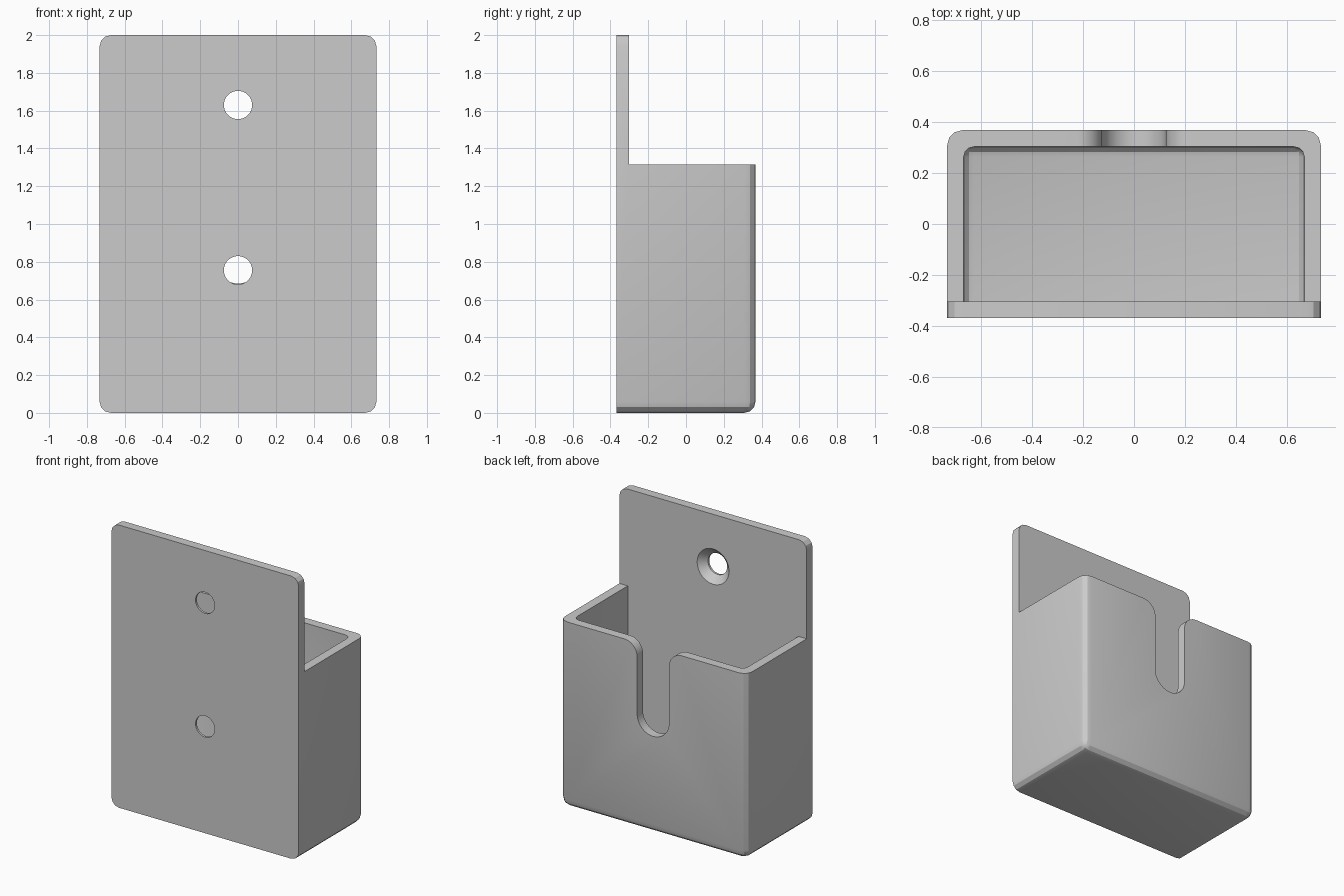
import bpy, bmesh
from math import sin, cos, pi, radians

if "Cube" in bpy.data.objects:
    bpy.data.objects.remove(bpy.data.objects["Cube"])

HALF_W, FRONT, BACK = 0.733, -0.368, 0.368
WALL, RIM = 0.065, 1.315
INNER = FRONT + WALL          # inside face of the mounting plate

grey = bpy.data.materials.new("plain_grey")
grey.use_nodes = True
grey.diffuse_color = (0.6, 0.6, 0.6, 1)
grey.node_tree.nodes["Principled BSDF"].inputs["Base Color"].default_value = (0.6, 0.6, 0.6, 1)


def finish(bm, name):
    bmesh.ops.recalc_face_normals(bm, faces=bm.faces)
    mesh = bpy.data.meshes.new(name)
    bm.to_mesh(mesh)
    bm.free()
    mesh.materials.append(grey)
    obj = bpy.data.objects.new(name, mesh)
    bpy.context.collection.objects.link(obj)
    return obj


def block(name, lo, hi, radius=0):
    """Box between two corners; every edge off its front face is rounded."""
    bm = bmesh.new()
    bmesh.ops.create_cube(bm, size=1)
    for v in bm.verts:
        v.co = [hi[i] if v.co[i] > 0 else lo[i] for i in range(3)]
    if radius:
        edges = [e for e in bm.edges if max(v.co.y for v in e.verts) > lo[1] + 0.01]
        bmesh.ops.bevel(bm, geom=edges, offset=radius, segments=3, profile=0.5,
                        affect='EDGES', clamp_overlap=True)
    return finish(bm, name)


def loft(name, rings):
    """Skin a list of closed rings and cap both ends."""
    bm = bmesh.new()
    loops = [[bm.verts.new(p) for p in ring] for ring in rings]
    n = len(loops[0])
    for a, b in zip(loops, loops[1:]):
        for i in range(n):
            j = (i + 1) % n
            bm.faces.new((a[i], a[j], b[j], b[i]))
    bm.faces.new(loops[0])
    bm.faces.new(loops[-1])
    return finish(bm, name)


def screw_hole(name, z):
    """Straight bore at the front, countersunk toward the inside."""
    profile = [(0.075, -0.5), (0.075, INNER - 0.05), (0.15, INNER + 0.025)]
    return loft(name, [[(r * cos(2 * pi * i / 40), y, z + r * sin(2 * pi * i / 40))
                        for i in range(40)] for r, y in profile])


def cable_slot(name, half=0.125, bottom=0.685, flare=0.1, steps=10):
    """U shaped slot with a flared mouth at the rim."""
    quarter = [pi / 2 * i / steps for i in range(steps + 1)]
    side = [(half * sin(a), bottom + half - half * cos(a)) for a in quarter]
    side += [(half + flare - flare * cos(a), RIM - flare + flare * sin(a)) for a in quarter]
    side.append((half + flare, RIM + 0.2))
    outline = side + [(-x, z) for x, z in reversed(side[1:])]
    return loft(name, [[(x, y, z) for x, z in outline] for y in (0.2, 0.5)])


# Outer shell: full height block, cut down to a plate above the rim
holder = block("wall_holder", (-HALF_W, FRONT, 0), (HALF_W, BACK, 2), 0.06)

cutters = [
    block("step_cutter", (-1, INNER, RIM), (1, 1, 3)),
    block("cavity_cutter", (-HALF_W + WALL, INNER, WALL),
          (HALF_W - WALL, BACK - WALL, RIM + 0.2), 0.04),
    cable_slot("slot_cutter"),
    screw_hole("upper_hole_cutter", 1.63),
    screw_hole("lower_hole_cutter", 0.755),
]

bpy.ops.object.select_all(action='DESELECT')
bpy.context.view_layer.objects.active = holder
holder.select_set(True)
for cutter in cutters:
    cutter.hide_render = True
    mod = holder.modifiers.new(cutter.name, 'BOOLEAN')
    mod.operation, mod.solver, mod.object = 'DIFFERENCE', 'EXACT', cutter
    bpy.ops.object.modifier_apply(modifier=mod.name)
    bpy.data.objects.remove(cutter)

# Crisp facets on the corners, smooth slot and holes
bpy.ops.object.shade_smooth_by_angle(angle=radians(25))
